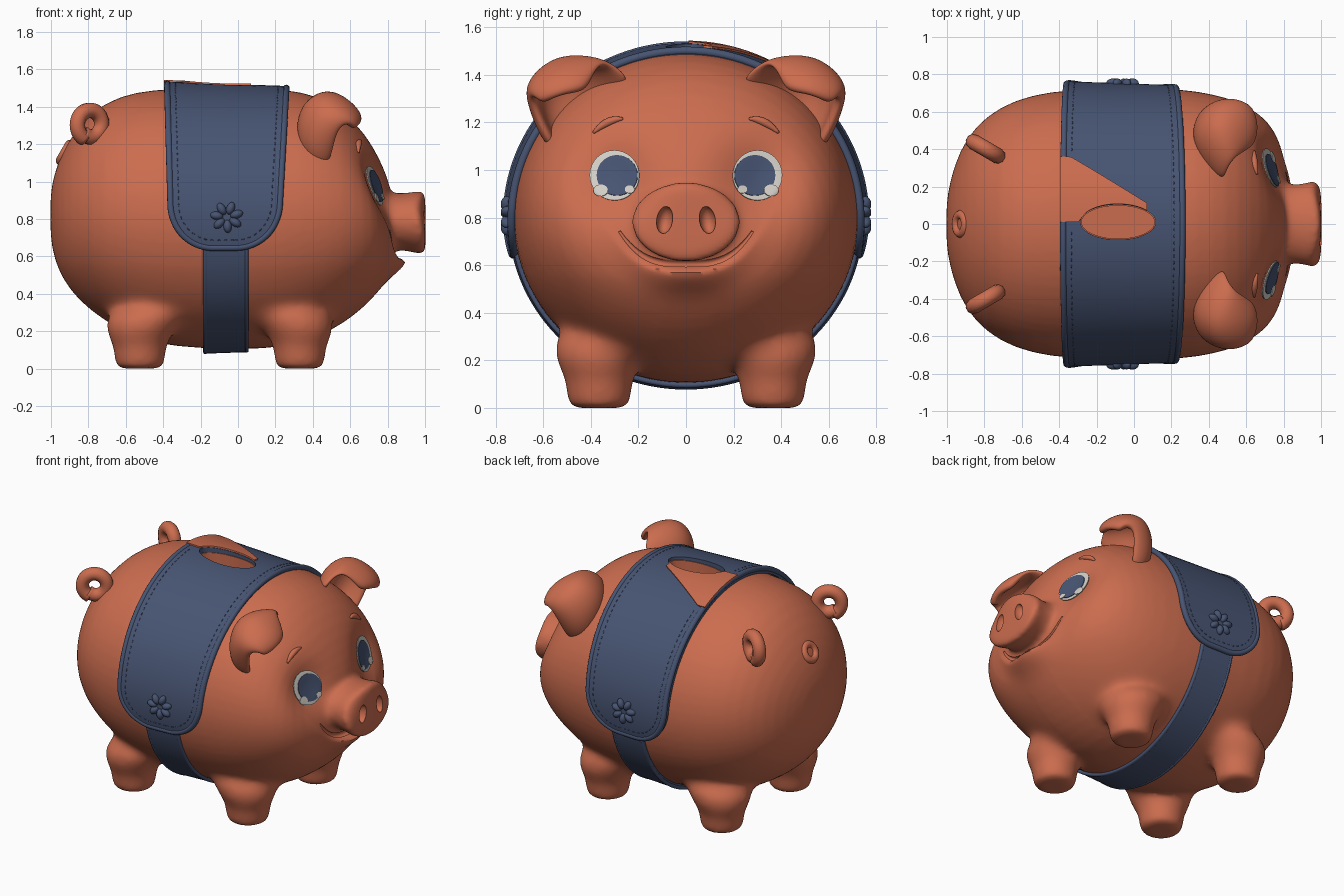
import bpy, bmesh
from math import sin, cos, pi, radians, sqrt, exp
from mathutils import Vector, Matrix
from mathutils.bvhtree import BVHTree

if "Cube" in bpy.data.objects:
    bpy.data.objects.remove(bpy.data.objects["Cube"])


def material(name, rgb):
    m = bpy.data.materials.new(name)
    m.use_nodes = True
    m.diffuse_color = (*rgb, 1)
    shader = m.node_tree.nodes["Principled BSDF"]
    shader.inputs["Base Color"].default_value = (*rgb, 1)
    shader.inputs["Roughness"].default_value = 0.7
    return m


CLAY = material("terracotta", (0.60, 0.152, 0.078))
BLUE = material("slate blue", (0.063, 0.088, 0.168))
WHITE = material("eye white", (0.65, 0.62, 0.57))


# ---------- helpers ----------
def add(name, data, mat):
    ob = bpy.data.objects.new(name, data)
    bpy.context.scene.collection.objects.link(ob)
    if mat:
        data.materials.append(mat)
    return ob


def from_bmesh(name, bm, mat):
    bmesh.ops.remove_doubles(bm, verts=bm.verts, dist=1e-5)
    bmesh.ops.recalc_face_normals(bm, faces=bm.faces)
    me = bpy.data.meshes.new(name)
    bm.to_mesh(me)
    bm.free()
    me.shade_smooth()
    return add(name, me, mat)


def modify(ob, kind, **settings):
    mod = ob.modifiers.new(kind.title(), kind)
    for key, value in settings.items():
        setattr(mod, key, value)


def bake(ob, sharp=50):
    dg = bpy.context.evaluated_depsgraph_get()
    me = bpy.data.meshes.new_from_object(ob.evaluated_get(dg))
    ob.modifiers.clear()
    ob.data = me
    me.shade_smooth()
    me.set_sharp_from_angle(angle=radians(sharp))
    return ob


def carve(ob, cutters):
    for c in cutters:
        c.hide_render = True
        modify(ob, "BOOLEAN", operation="DIFFERENCE", object=c, solver="EXACT")
    bake(ob)
    for c in cutters:
        bpy.data.objects.remove(c)


def loft(bm, rings, place, sides=32):
    loops = [[bm.verts.new(place(r, cos(2 * pi * i / sides), sin(2 * pi * i / sides)))
              for i in range(sides)] for r in rings]
    for a, b in zip(loops, loops[1:]):
        for i in range(sides):
            j = (i + 1) % sides
            bm.faces.new((a[i], a[j], b[j], b[i]))
    bm.faces.new(loops[0])
    bm.faces.new(loops[-1])


def sheet(name, rows, mat, thick, levels=0):
    bm = bmesh.new()
    grid = [[bm.verts.new(p) for p in row] for row in rows]
    for a, b in zip(grid, grid[1:]):
        for i in range(len(a) - 1):
            bm.faces.new((a[i], a[i + 1], b[i + 1], b[i]))
    ob = from_bmesh(name, bm, mat)
    modify(ob, "SOLIDIFY", thickness=thick, offset=0)
    if levels:
        modify(ob, "SUBSURF", levels=levels, render_levels=levels)
    return bake(ob)


def tube(name, pts, radius, mat, cyclic=False, taper=False):
    cu = bpy.data.curves.new(name, "CURVE")
    cu.dimensions = "3D"
    cu.bevel_depth, cu.bevel_resolution, cu.use_fill_caps = radius, 3, True
    sp = cu.splines.new("POLY")
    sp.points.add(len(pts) - 1)
    sp.use_cyclic_u = cyclic
    for i, p in enumerate(pts):
        sp.points[i].co = (*p, 1)
        if taper:
            sp.points[i].radius = 0.3 + 0.7 * sin(pi * i / (len(pts) - 1))
    curve = add(name, cu, None)
    dg = bpy.context.evaluated_depsgraph_get()
    bm = bmesh.new()
    bm.from_mesh(bpy.data.meshes.new_from_object(curve.evaluated_get(dg)))
    bpy.data.objects.remove(curve)
    return from_bmesh(name, bm, mat)


def blobs(name, matrices, mat, segs=16):
    bm = bmesh.new()
    for m in matrices:
        bmesh.ops.create_uvsphere(bm, u_segments=segs, v_segments=segs // 2, radius=1, matrix=m)
    return from_bmesh(name, bm, mat)


def blob(loc, size, rot=Matrix()):
    return Matrix.Translation(loc) @ rot.to_4x4() @ Matrix.Diagonal((*size, 1))


# ---------- body, snout and legs, blended together ----------
bm = bmesh.new()
along_x = lambda r, c, s: (r[0], r[1] * c, (r[2] + r[3]) / 2 + (r[2] - r[3]) / 2 * s)
# x, half width, top, bottom
loft(bm, [(-1.005, .10, .92, .72), (-.985, .23, 1.04, .59), (-.935, .39, 1.17, .47),
          (-.85, .525, 1.305, .36), (-.72, .63, 1.425, .255), (-.55, .695, 1.485, .16),
          (-.35, .724, 1.502, .11), (0, .732, 1.503, .096), (.25, .727, 1.50, .108),
          (.42, .70, 1.465, .16), (.56, .66, 1.385, .235), (.68, .59, 1.26, .33),
          (.76, .50, 1.12, .42), (.81, .37, 1.0, .50), (.835, .18, .88, .60)], along_x)
loft(bm, [(.70, .22, .94, .62), (.82, .215, .94, .63), (.90, .21, .937, .633),
          (.96, .23, .95, .612), (.99, .23, .95, .612), (1.003, .21, .935, .627),
          (1.003, .10, .85, .71)], along_x)
for x, lean in ((-.525, 1), (.33, -1)):
    for side in (1, -1):
        # height, radius, shift toward the belly
        loft(bm, [(0, .07, 0), (0, .115, 0), (.03, .135, 0), (.11, .14, 0), (.17, .165, 0),
                  (.23, .205, .01), (.29, .215, .04), (.35, .17, .08), (.38, .06, .11)],
             lambda r, c, s: (x + lean * r[2] + r[1] * c, side * (.365 - r[2] / 2) + r[1] * s, r[0]), 20)
body = from_bmesh("body", bm, CLAY)
modify(body, "SUBSURF", levels=1, render_levels=1)
modify(body, "REMESH", mode="VOXEL", voxel_size=.016)
modify(body, "SMOOTH", factor=.5, iterations=11)
bake(body)

# soften the tops of the legs, sink the eye sockets, push out the lower lip
blend = body.vertex_groups.new(name="leg_blend")
for v in body.data.vertices:
    x, y, z = v.co
    if .15 < z < .55 and abs(y) > .12:
        blend.add([v.index], min(1, (z - .15) / .08, (.55 - z) / .1), "REPLACE")
    if x > .45:
        v.co.x -= .08 * exp(-((abs(y) - .31) ** 2 + (z - .97) ** 2) / .025)
        drop = z - .572 - .1 * abs(y / .27) ** 3
        v.co.x += .07 * exp(-(y / .19) ** 2 - (drop / (.022 if drop > 0 else .08)) ** 2)
modify(body, "SMOOTH", factor=.5, iterations=60, vertex_group="leg_blend")
bake(body)
skin = BVHTree.FromObject(body, bpy.context.evaluated_depsgraph_get())


def face_point(y, z, lift=0):
    hit = skin.ray_cast(Vector((3, y, z)), Vector((-1, 0, 0)))[0]
    return Vector((hit.x + lift, y, z))


# ---------- eyes and eyebrows ----------
def disc(name, eye_y, y, z, ry, rz, lift, mat):
    def dome(r, a):
        py, pz = y + ry * r * cos(a), z + rz * r * sin(a)
        rho = ((py - eye_y) ** 2 + (pz - .977) ** 2) / .0121
        return face_point(py, pz, lift + .018 * sqrt(max(0, 1 - rho)))
    sheet(name, [[dome(i / 8, 2 * pi * j / 32) for j in range(33)] for i in range(9)], mat, .006)


for side, label in ((1, "left"), (-1, "right")):
    e = .30 * side
    disc(label + "_eye", e, e, .977, .104, .105, .005, WHITE)
    disc(label + "_iris", e, e - .011 * side, .977, .086, .085, .009, BLUE)
    disc(label + "_eye_glint", e, e + .058 * side, .914, .030, .024, .0115, WHITE)
    disc(label + "_eye_small_glint", e, e - .064 * side, .918, .020, .016, .0115, WHITE)
    brow = [face_point(side * (.265 + .125 * t), 1.215 - .06 * t ** 2, .002)
            for t in (i / 12 for i in range(13))]
    tube(label + "_eyebrow", brow, .018, CLAY, taper=True)

# ---------- carved mouth, nostrils and coin slot ----------
smile = [face_point(y, .603 + .125 * abs(y / .27) ** 3) for y in (-.28 + .02 * i for i in range(29))]
mouth = tube("mouth_cutter", smile, .018, None, taper=True)
nostrils = blobs("nostril_cutter", [blob((1.0, s * .09, .79), (.05, .034, .058),
                 Matrix.Rotation(s * .15, 3, "X")) for s in (1, -1)], None)


def slot_cutter(grow):
    b = bmesh.new()
    loft(b, [(1.2,), (1.7,)],
         lambda r, c, s: (-.085 + (.195 + grow) * c, .01 + (.088 + grow) * s, r[0]), 40)
    return from_bmesh("slot_cutter", b, None)


carve(body, [mouth, nostrils, slot_cutter(0)])

# ---------- folded ears ----------
for side, label in ((1, "left"), (-1, "right")):
    ear = [[(.48, .23, 1.36), (.32, .42, 1.29), (.35, .57, 1.11), (.49, .57, 1.08)],
           [(.50, .30, 1.43), (.30, .50, 1.41), (.36, .65, 1.21), (.51, .62, 1.17)],
           [(.54, .37, 1.46), (.43, .57, 1.505), (.44, .685, 1.38), (.54, .67, 1.29)],
           [(.60, .41, 1.39), (.60, .54, 1.42), (.59, .65, 1.37), (.59, .65, 1.31)],
           [(.63, .44, 1.33), (.66, .53, 1.32), (.64, .60, 1.29), (.61, .62, 1.28)]]
    sheet(label + "_ear", [[(x, side * (y - .02), z) for x, y, z in row] for row in ear], CLAY, .06, 3)

# ---------- curled tails and rear ring ----------
for side, label in ((1, "left"), (-1, "right")):
    out = Vector((-.86, side * .5, 0))
    curl = []
    for i in range(37):
        a = -2.0 - 6.6 * i / 36
        r = .083 - .018 * i / 36
        curl.append(Vector((-.79, side * .40, 1.305)) - out * r * cos(a) + Vector((0, 0, r * sin(a))))
    tube(label + "_tail_curl", curl, .042, CLAY)
tilt = Matrix.Rotation(radians(-60), 3, "Y")
tube("rear_ring", [Vector((-.925, 0, 1.155)) + tilt @ Vector((.05 * cos(a), .05 * sin(a), 0))
                   for a in (2 * pi * i / 24 for i in range(24))], .025, CLAY, cyclic=True)


# ---------- saddle ----------
def wrap(x, a, off):
    off -= .035 * x
    return Vector((x, (.717 + off) * sin(a), .797 + (.69 + off) * cos(a)))


def saddle_rows(margin, count):
    end, corner = 1.80 - margin / .72, .24 - margin
    for i in range(count + 1):
        a = end * sin(pi * (i / count - .5))
        d = min(corner, (end - abs(a)) * .72)
        inset = margin + corner - sqrt(max(0, corner ** 2 - (corner - d) ** 2))
        up = max(0, cos(a))
        yield a, -.37 - .02 * up + inset, .23 + .04 * up - inset


def saddle_outline(margin, off):
    rows = list(saddle_rows(margin, 100))
    return [wrap(r, a, off) for a, l, r in rows] + [wrap(l, a, off) for a, l, r in reversed(rows)]


saddle = sheet("saddle", [[wrap(l + (r - l) * j / 16, a, .013) for j in range(17)]
                          for a, l, r in saddle_rows(0, 80)], BLUE, .04)
carve(saddle, [slot_cutter(.006)])
tube("saddle_piping", saddle_outline(.012, .022), .018, BLUE, cyclic=True)

# stitches spaced along the saddle border
stitches, walked = [], 0
path = saddle_outline(.055, .032)
for p, q in zip(path, path[1:] + path[:1]):
    step = (q - p).length
    while walked < step:
        spot = p.lerp(q, walked / step)
        if not (spot.x < -.2 and spot.z > 1.2 and -.02 < spot.y < .38):
            stitches.append(blob(spot, (.011, .0035, .0035), (q - p).to_track_quat("X", "Z").to_matrix()))
        walked += .036
    walked -= step
blobs("saddle_stitches", stitches, BLUE, 6)

# bare patch beside the slot
patch = []
for i in range(25):
    x = -.395 + .465 * i / 24
    low = .01 + .095 * sqrt(max(0, 1 - ((x + .085) / .2) ** 2))
    high = min(.36, .36 - .61 * (x + .34))
    patch.append([wrap(x, (low + (high - low) * j / 10) / .74, .038) for j in range(11)])
sheet("bare_patch", patch, CLAY, .009)

# ---------- belly strap ----------
turns = [1.7 + (2 * pi - 3.4) * i / 60 for i in range(61)]
sheet("belly_strap", [[wrap(-.18 + .23 * j / 4, a, .006) for j in range(5)] for a in turns], BLUE, .03)
for x, label in ((-.175, "rear"), (.045, "front")):
    tube(label + "_strap_edge", [wrap(x, a, .012) for a in turns], .012, BLUE)

# ---------- flower badges ----------
for side, label in ((1, "left"), (-1, "right")):
    petals = []
    for k in range(7):
        a = 2 * pi * k / 7 + .3
        petals.append(blob((-.06 + .055 * cos(a), side * .752, .81 + .05 * sin(a)),
                           (.035, .026, .022), Matrix.Rotation(-a, 3, "Y")))
    blobs(label + "_flower", petals, BLUE)
